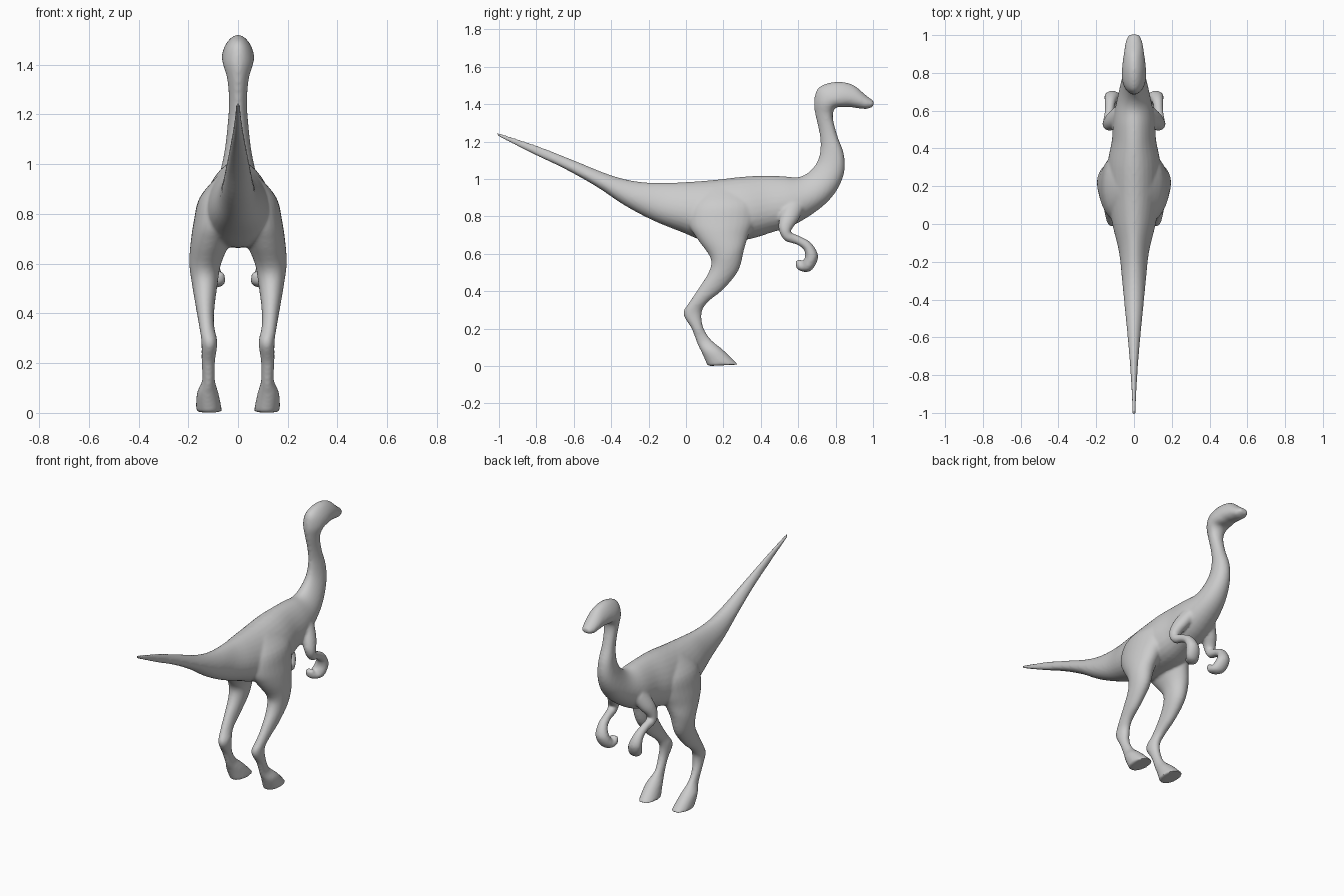
import bpy, bmesh, math
from mathutils import Vector

skin = bpy.data.materials.new("light grey skin")
skin.diffuse_color = (0.6, 0.6, 0.6, 1)
bm = bmesh.new()
SEG = 28


def spline(rings, steps=4):
    """Catmull-Rom interpolation between the key cross-sections."""
    r = [Vector(p) for p in rings]
    out = []
    for i in range(len(r) - 1):
        p0, p1, p2, p3 = r[max(i - 1, 0)], r[i], r[i + 1], r[min(i + 2, len(r) - 1)]
        for s in range(steps):
            t = s / steps
            out.append(0.5 * (2 * p1 + (p2 - p0) * t + (2 * p0 - 5 * p1 + 4 * p2 - p3) * t * t
                              + (3 * p1 - p0 - 3 * p2 + p3) * t ** 3))
    return out + [r[-1]]


def loft(rings, egg=0.0, sides=(1,)):
    """Rings are (x centre, y and z of one edge, y and z of the other edge, half width)."""
    for side in sides:
        loops = []
        for x, ay, az, by, bz, w in spline(rings):
            loop = []
            for i in range(SEG):
                a = 2 * math.pi * i / SEG
                c, s = math.cos(a), math.sin(a)
                f = (1 + c) / 2
                loop.append(bm.verts.new((side * (x + w * s * (1 - egg * c)),
                                          by + (ay - by) * f, bz + (az - bz) * f)))
            loops.append(loop)
        for p, q in zip(loops, loops[1:]):
            for i in range(SEG):
                j = (i + 1) % SEG
                bm.faces.new((p[i], p[j], q[j], q[i]))
        bm.faces.new(loops[0])
        bm.faces.new(loops[-1])


# Tail, torso, neck and head: top edge, bottom edge, half width
trunk = [
    (-1.01, 1.25, -1.01, 1.23, .008), (-.8, 1.18, -.82, 1.135, .017),
    (-.6, 1.1, -.65, 1.055, .031), (-.4, 1.02, -.48, .96, .048),
    (-.25, .985, -.33, .86, .062), (-.1, .98, -.18, .78, .078),
    (.02, .985, -.02, .715, .112), (.15, .995, .12, .665, .135),
    (.3, 1.012, .32, .675, .138), (.42, 1.018, .46, .715, .115),
    (.52, 1.015, .58, .755, .108), (.60, 1.01, .72, .845, .085),
    (.66, 1.04, .80, .93, .068), (.705, 1.10, .845, 1.03, .052),
    (.72, 1.18, .845, 1.13, .042), (.71, 1.26, .81, 1.23, .036),
    (.69, 1.35, .785, 1.33, .042), (.685, 1.42, .80, 1.38, .058),
    (.71, 1.49, .85, 1.385, .064), (.80, 1.52, .88, 1.385, .060),
    (.89, 1.505, .92, 1.378, .052), (.96, 1.45, .97, 1.375, .043),
    (1.003, 1.418, 1.003, 1.39, .027)]
loft([(0, *r) for r in trunk], egg=0.2)

# Legs: back edge, front edge, inner x, outer x
leg = [
    (.10, .95, .30, .95, .02, .085), (.03, .86, .37, .87, .0, .155),
    (.015, .76, .37, .78, .0, .178), (.06, .68, .335, .70, .03, .19),
    (.13, .58, .31, .62, .068, .196), (.125, .51, .28, .51, .083, .184),
    (.07, .42, .20, .41, .095, .168), (.02, .345, .12, .345, .095, .156),
    (-.015, .28, .085, .29, .083, .147), (.03, .2, .09, .215, .092, .147),
    (.06, .12, .13, .145, .093, .144), (.085, .07, .20, .085, .078, .166),
    (.115, .0, .28, .008, .063, .168)]
loft([((i + o) / 2, a, b, c, d, (o - i) / 2) for a, b, c, d, i, o in leg], sides=(1, -1))

# Arms with curled hands: centre, half width, half thickness
arm = [
    (.07, .59, .87, .04, .05), (.105, .555, .80, .045, .05), (.132, .53, .735, .035, .036),
    (.135, .545, .693, .029, .028), (.13, .60, .672, .025, .024), (.125, .65, .64, .030, .027),
    (.115, .672, .585, .042, .035), (.10, .645, .533, .045, .033),
    (.085, .612, .535, .036, .025), (.08, .597, .565, .024, .015)]
rings = []
for k, (x, y, z, w, t) in enumerate(arm):
    p, q = arm[max(k - 1, 0)], arm[min(k + 1, len(arm) - 1)]
    d = Vector((q[1] - p[1], q[2] - p[2])).normalized() * t
    rings.append((x, y - d.y, z + d.x, y + d.y, z - d.x, w))
loft(rings, sides=(1, -1))

# Fuse the parts into one smooth skin
bmesh.ops.recalc_face_normals(bm, faces=bm.faces)
mesh = bpy.data.meshes.new("dinosaur_body")
bm.to_mesh(mesh)
bm.free()
body = bpy.data.objects.new("dinosaur_body", mesh)
bpy.context.collection.objects.link(body)
mesh.materials.append(skin)
bpy.context.view_layer.objects.active = body
body.select_set(True)
fuse = body.modifiers.new("fuse", 'REMESH')
fuse.mode = 'VOXEL'
fuse.voxel_size = 0.008
fuse.use_smooth_shade = True
soften = body.modifiers.new("soften", 'SMOOTH')
soften.factor = 0.5
soften.iterations = 8
for name in ("fuse", "soften"):
    bpy.ops.object.modifier_apply(modifier=name)
bpy.ops.object.shade_smooth_by_angle(angle=math.radians(50))
